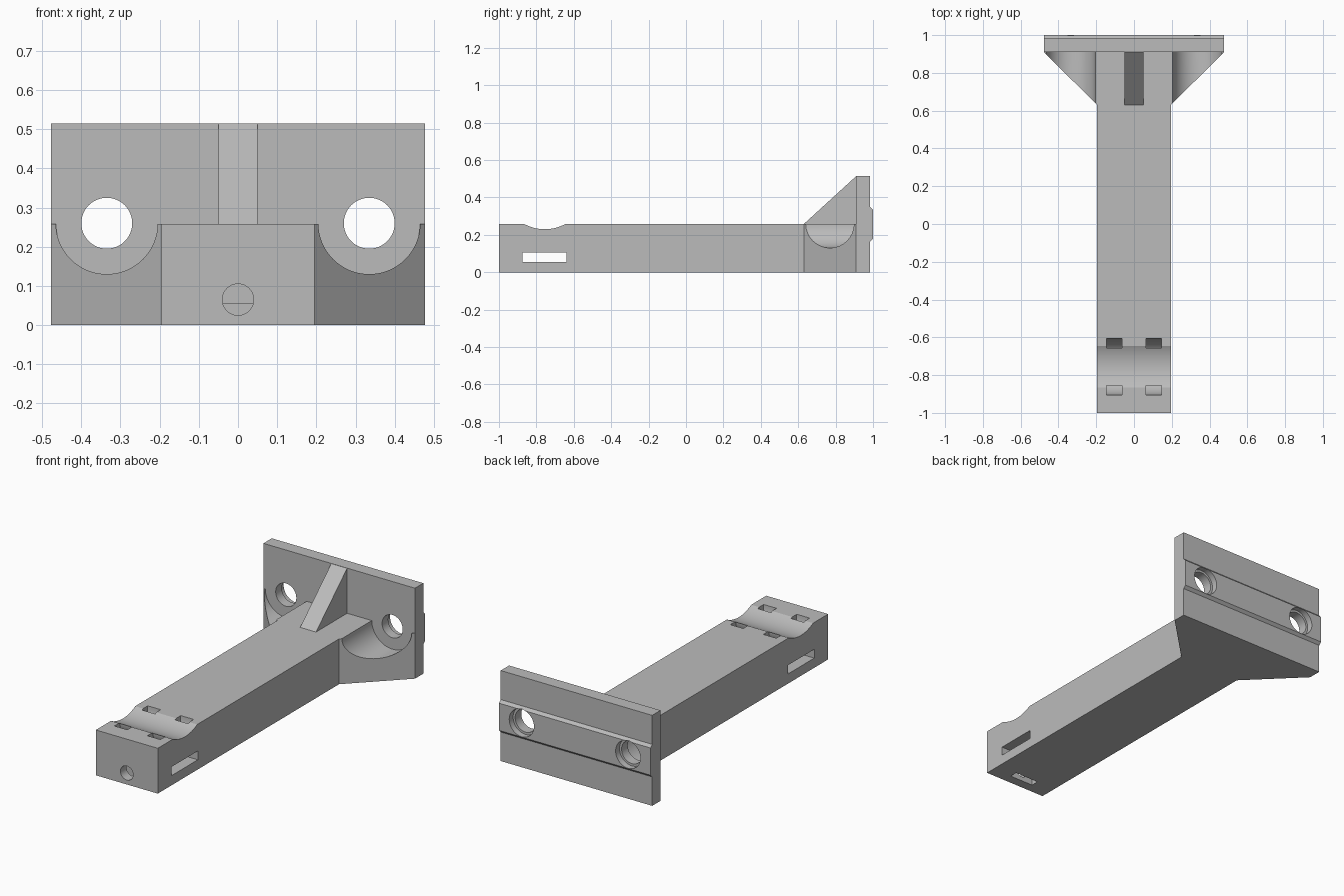
import bpy, bmesh, math
from mathutils import Vector

if "Cube" in bpy.data.objects:
    bpy.data.objects.remove(bpy.data.objects["Cube"])

grey = bpy.data.materials.new("light_grey")
grey.diffuse_color = (0.5, 0.5, 0.5, 1)
grey.use_nodes = True
grey.node_tree.nodes["Principled BSDF"].inputs["Base Color"].default_value = grey.diffuse_color

# Which 3D point a profile point (u, v) at distance w along the axis becomes
PLACE = {
    "x": lambda u, v, w: Vector((w, u, v)),
    "y": lambda u, v, w: Vector((u, w, v)),
    "z": lambda u, v, w: Vector((u, v, w)),
}


def prism(name, axis, pts, a, b):
    """Extrude a closed profile along an axis from a to b."""
    bm = bmesh.new()
    lo = [bm.verts.new(PLACE[axis](u, v, a)) for u, v in pts]
    hi = [bm.verts.new(PLACE[axis](u, v, b)) for u, v in pts]
    n = len(pts)
    bm.faces.new(lo)
    bm.faces.new(hi)
    for i in range(n):
        j = (i + 1) % n
        bm.faces.new((lo[i], lo[j], hi[j], hi[i]))
    bmesh.ops.recalc_face_normals(bm, faces=bm.faces)
    me = bpy.data.meshes.new(name)
    bm.to_mesh(me)
    bm.free()
    me.materials.append(grey)
    ob = bpy.data.objects.new(name, me)
    bpy.context.collection.objects.link(ob)
    return ob


def rect(u0, u1, v0, v1):
    return [(u0, v0), (u1, v0), (u1, v1), (u0, v1)]


def arc(cu, cv, r, a0=0, a1=360, n=48):
    """Points on an arc; a full turn leaves out the repeated end point."""
    count = n if a1 - a0 == 360 else n + 1
    angles = [math.radians(a0 + (a1 - a0) * i / n) for i in range(count)]
    return [(cu + r * math.cos(t), cv + r * math.sin(t)) for t in angles]


def combine(target, tool, op):
    """Apply a boolean and remove the tool."""
    mod = target.modifiers.new(op, "BOOLEAN")
    mod.operation = op
    mod.solver = "EXACT"
    mod.object = tool
    bpy.context.view_layer.objects.active = target
    bpy.ops.object.modifier_apply(modifier=mod.name)
    bpy.data.objects.remove(tool)


TOP, H = 0.258, 0.515       # beam height, plate height
BW, PW = 0.195, 0.477       # half widths of beam and plate
Y0, Y1, Y2 = 0.63, 0.91, 0.985
HX, HZ = 0.335, 0.26        # screw hole position
SY = -0.755                 # saddle centre

# Beam with flared gussets, running slightly into the plate
right = [(BW, -1), (BW, Y0), (PW, Y1), (0.40, 0.95)]
body = prism("arm_bracket", "z", right + [(-x, y) for x, y in reversed(right)], 0, TOP)

# Screw head clearance through the gussets
for s in (-1, 1):
    combine(body, prism("clearance", "y", arc(s * HX, HZ, 0.13, n=64), 0.5, 0.97), "DIFFERENCE")

# Mounting plate
combine(body, prism("plate", "y", rect(-PW, PW, 0, H), Y1, Y2), "UNION")

# Sloping rib
rib = [(Y0, TOP), (Y1, H - 0.001), (0.95, H - 0.001), (0.95, 0.2), (Y0, 0.2)]
combine(body, prism("rib", "x", rib, -0.05, 0.05), "UNION")

# Tapered rail across the back of the plate
rail = [(0.96, 0.165), (Y2, 0.165), (1.0, 0.18), (1.0, 0.335), (Y2, 0.35), (0.96, 0.35)]
combine(body, prism("rail", "x", rail, -PW, PW), "UNION")

# Screw holes with a wider recess at the back
for s in (-1, 1):
    combine(body, prism("screw_hole", "y", arc(s * HX, HZ, 0.065), 0.8, 1.1), "DIFFERENCE")
    combine(body, prism("recess", "y", arc(s * HX, HZ, 0.078), 0.965, 1.1), "DIFFERENCE")

# Saddle across the top of the beam
combine(body, prism("saddle", "x", arc(SY, 0.46, 0.23, n=96), -0.3, 0.3), "DIFFERENCE")

# Curved strap tunnels below the saddle
loop = ([(SY - 0.15, 0.4)] + arc(SY, TOP, 0.15, 180, 360, 32) + [(SY + 0.15, 0.4)]
        + [(SY + 0.10, 0.4)] + arc(SY, TOP, 0.10, 180, 360, 32)[::-1] + [(SY - 0.10, 0.4)])
for s in (-1, 1):
    xs = sorted((s * 0.063, s * 0.145))
    combine(body, prism("tunnel", "x", loop, *xs), "DIFFERENCE")

# Side slot, front screw hole and nut pocket
combine(body, prism("slot", "x", rect(-0.875, -0.64, 0.055, 0.105), -0.3, 0.3), "DIFFERENCE")
combine(body, prism("front_hole", "y", arc(0, 0.065, 0.04), -1.1, -0.8), "DIFFERENCE")
combine(body, prism("nut_pocket", "z", rect(-0.075, 0.075, -0.945, -0.9), -0.1, 0.125), "DIFFERENCE")

bpy.ops.object.select_all(action="DESELECT")
body.select_set(True)
bpy.context.view_layer.objects.active = body
bpy.ops.object.shade_smooth_by_angle(angle=math.radians(25))
